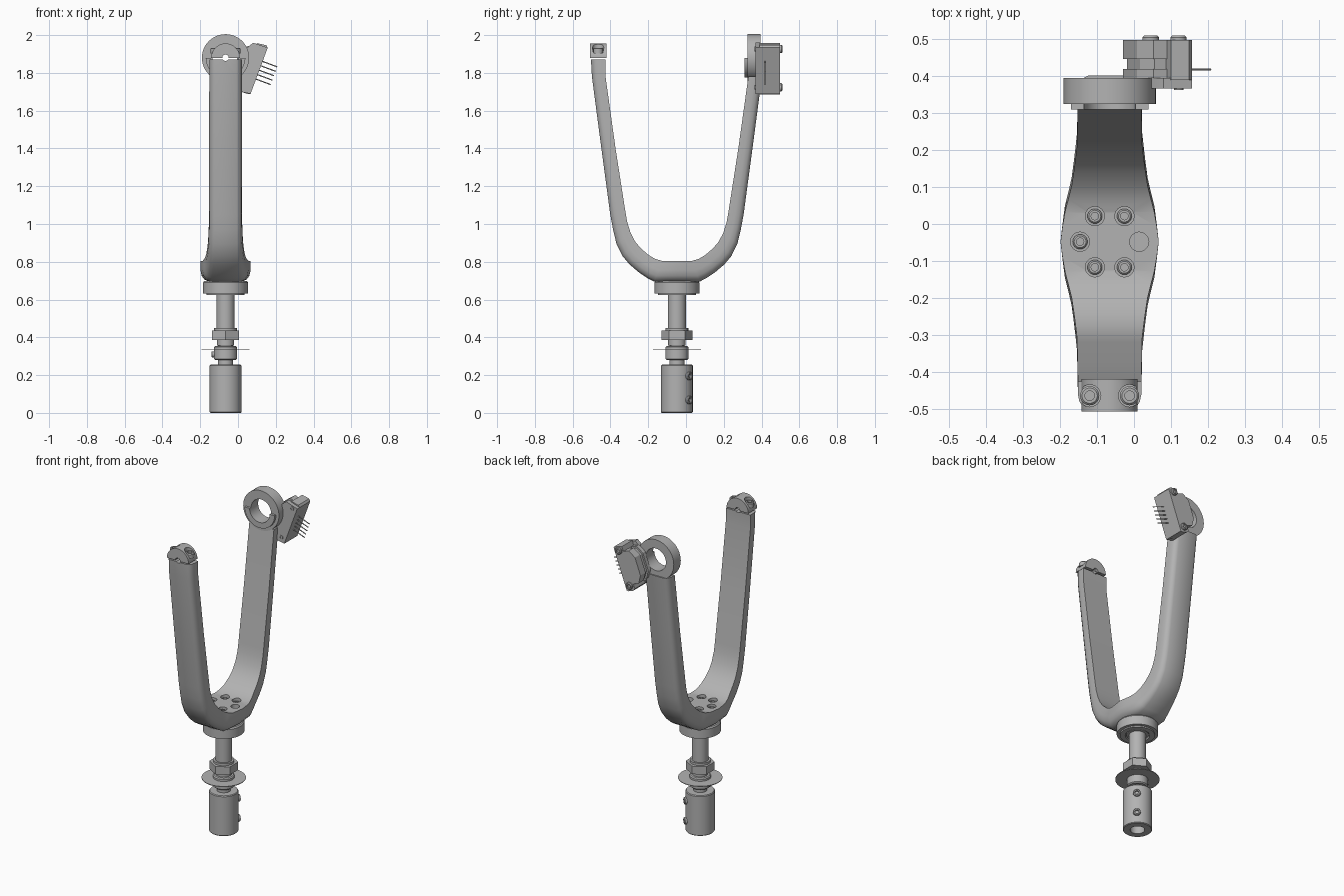
import bpy, bmesh, math
from math import sin, cos, pi, radians
from mathutils import Matrix, Vector

if "Cube" in bpy.data.objects:
    bpy.data.objects.remove(bpy.data.objects["Cube"])

CX, CY = -0.066, -0.048      # vertical axis of the fork
PZ = 1.88                    # height of the pivot axis

metal = bpy.data.materials.new("plain grey metal")
metal.use_nodes = True
grey = (0.45, 0.45, 0.45, 1)
metal.diffuse_color = grey
metal.node_tree.nodes["Principled BSDF"].inputs["Base Color"].default_value = grey


def finish(name, bm, matrix=None):
    if matrix:
        bm.transform(matrix)
    bmesh.ops.remove_doubles(bm, verts=bm.verts, dist=1e-5)
    bmesh.ops.recalc_face_normals(bm, faces=bm.faces)
    mesh = bpy.data.meshes.new(name)
    bm.to_mesh(mesh)
    bm.free()
    mesh.materials.append(metal)
    obj = bpy.data.objects.new(name, mesh)
    bpy.context.collection.objects.link(obj)
    return obj


def place(loc, direction=(0, 0, 1)):
    turn = Vector((0, 0, 1)).rotation_difference(Vector(direction))
    return Matrix.Translation(loc) @ turn.to_matrix().to_4x4()


def lathe(name, profile, loc, direction=(0, 0, 1), sides=48, turn=0):
    """Revolve a closed (radius, height) loop; points on the axis merge."""
    bm = bmesh.new()
    rings = [[bm.verts.new((r * cos(turn + 2 * pi * i / sides), r * sin(turn + 2 * pi * i / sides), h))
              for r, h in profile] for i in range(sides)]
    n = len(profile)
    for i in range(sides):
        a, b = rings[i], rings[(i + 1) % sides]
        for j in range(n):
            k = (j + 1) % n
            if profile[j][0] == 0 and profile[k][0] == 0:
                continue
            if profile[j][0] == 0:
                bm.faces.new((a[j], a[k], b[k]))
            elif profile[k][0] == 0:
                bm.faces.new((a[j], a[k], b[j]))
            else:
                bm.faces.new((a[j], a[k], b[k], b[j]))
    return finish(name, bm, place(loc, direction))


def cylinder(name, r, h, loc, direction=(0, 0, 1), sides=48, turn=0):
    return lathe(name, [(0, 0), (r, 0), (r, h), (0, h)], loc, direction, sides, turn)


def tube(name, r, inner, h, loc, direction=(0, 0, 1)):
    return lathe(name, [(inner, 0), (r, 0), (r, h), (inner, h)], loc, direction)


def screw(name, r, h, loc, direction=(0, 0, 1)):
    s, e = r * 0.5, r * 0.2
    return lathe(name, [(0, 0), (r, 0), (r, h - e), (r - e, h), (s, h), (s, h * 0.4), (0, h * 0.4)],
                 loc, direction, 24)


def prism(name, pts, y0, y1, matrix=None):
    """Extrude an (x, z) outline along y."""
    bm = bmesh.new()
    front = [bm.verts.new((x, y0, z)) for x, z in pts]
    back = [bm.verts.new((x, y1, z)) for x, z in pts]
    bm.faces.new(front)
    bm.faces.new(back)
    for i in range(len(pts)):
        j = (i + 1) % len(pts)
        bm.faces.new((front[i], front[j], back[j], back[i]))
    return finish(name, bm, matrix)


def arc(r, a0, a1, n=24):
    return [(CX + r * cos(radians(a0 + (a1 - a0) * i / n)),
             PZ + r * sin(radians(a0 + (a1 - a0) * i / n))) for i in range(n + 1)]


def cut(obj, cutter):
    mod = obj.modifiers.new("cut", "BOOLEAN")
    mod.operation, mod.solver, mod.object = "DIFFERENCE", "EXACT", cutter
    bpy.context.view_layer.objects.active = obj
    bpy.ops.object.modifier_apply(modifier=mod.name)
    bpy.data.objects.remove(cutter)


# Fork: cross-sections swept from the front arm, under the hub, to the back arm
# Each station: half width, inner (offset, z), outer (offset, z)
stations = [
    (.133, (0, .805), (0, .695)), (.128, (.04, .805), (.05, .695)),
    (.121, (.08, .805), (.12, .695)), (.112, (.115, .815), (.155, .713)),
    (.103, (.15, .836), (.20, .743)), (.097, (.19, .870), (.25, .785)),
    (.093, (.22, .905), (.288, .83)), (.090, (.245, .952), (.32, .895)),
    (.088, (.263, 1.01), (.338, .97)), (.088, (.272, 1.06), (.353, 1.05)),
    (.087, (.325, 1.4), (.40, 1.4)), (.086, (.378, 1.78), (.45, 1.78))]
half = [(1, .0), (1, .45), (.95, .72), (.84, .9), (.66, 1)]
section = half + [(-x, t) for x, t in reversed(half)]
front_top = (.086, (.378, 1.87), (.455, 1.87))
path = [(-1, s) for s in [front_top] + stations[:0:-1]] + [(1, s) for s in stations]
bm = bmesh.new()
loops = []
for side, (w, (di, zi), (do, zo)) in path:
    loops.append([bm.verts.new((CX + x * w, CY + side * (di + (do - di) * t), zi + (zo - zi) * t))
                  for x, t in section])
for a, b in zip(loops, loops[1:]):
    for j in range(len(section)):
        k = (j + 1) % len(section)
        bm.faces.new((a[j], a[k], b[k], b[j]))
bm.faces.new(loops[0])
bm.faces.new(loops[-1])
fork = finish("fork", bm)

# Six counterbored hub screws, one hole left open
for i in range(6):
    x, y = CX + .08 * cos(i * pi / 3), CY + .08 * sin(i * pi / 3)
    cut(fork, cylinder("cutter", .026, .1, (x, y, .78), sides=24))
    if i:
        screw("hub_screw", .02, .02, (x, y, .775))
    else:
        tube("open_hub_hole", .027, .013, .006, (x, y, .776))

# Front bearing block with its split cap
block = prism("front_bearing_seat", arc(.088, 180, 360) + [(CX + .088, PZ - .005), (CX - .088, PZ - .005)],
              -.51, -.425)
cap = prism("front_bearing_cap", arc(.076, 0, 180), -.508, -.42)
for part in (fork, block, cap):
    cut(part, cylinder("cutter", .017, .2, (CX, -.56, PZ), (0, 1, 0), 24))
for s in (-1, 1):
    x = CX + s * .054
    cut(cap, cylinder("cutter", .03, .1, (x, -.465, 1.905), sides=24))
    screw("cap_screw", .026, .03, (x, -.465, 1.903))

# Back ring and its lower raised lip
tube("back_ring", .125, .07, .07, (CX, .325, PZ), (0, 1, 0))
prism("back_ring_lip", arc(.105, 180, 360) + arc(.07, 360, 180), .31, .327)

# Sensor: stacked tilted plates beside the ring (local x outward, z along)
tilt = Matrix.Translation((.083, 0, 1.825)) @ Matrix.Rotation(radians(20.4), 4, "Y")
outline = [(.032, -.133), (.032, .128), (.02, .137), (-.05, .125), (-.07, .10), (-.1, .055),
           (-.1, -.055), (-.035, -.125), (-.015, -.14), (.02, -.14)]
tall = [(.032, -.133), (.032, .128), (.02, .137), (-.03, .13), (-.03, -.13), (-.015, -.14), (.02, -.14)]
step = [(-.02, -.1), (-.02, .1), (-.07, .1), (-.1, .055), (-.1, -.055), (-.07, -.1)]
prism("sensor_bracket", [(.032, -.133), (.032, .128), (-.05, .125), (-.075, .08),
                         (-.075, -.08), (-.015, -.14)], .367, .395, tilt)
prism("sensor_front_plate", step, .395, .42, tilt)
prism("sensor_board", [(x * .9, z * .9) for x, z in step], .42, .447, tilt)
prism("sensor_rear_plate", step, .447, .498, tilt)
prism("sensor_case", tall, .39, .498, tilt)
for z in (-.108, .108):
    p = tilt @ Vector((0, 0, z))
    screw("sensor_screw", .022, .014, (p.x, .496, p.z), (0, 1, 0))
    tube("sensor_screw_tip", .013, .006, .005, (p.x, .363, p.z), (0, 1, 0))
outward = tilt.to_3x3() @ Vector((1, 0, 0))
for i in range(5):
    p = tilt @ Vector((.02, .418, (i - 2) * .025))
    cylinder("sensor_pin", .003, .095, p, outward, 8)

# Flange with a bearing below the hub
lathe("hub_flange", [(0, .65), (.07, .65), (.07, .625), (.1, .625), (.1, .633), (.119, .633),
                     (.119, .69), (.113, .698), (0, .698)], (CX, CY, 0))
tube("bearing_inner_race", .064, .045, .025, (CX, CY, .628))

# Shaft, nut, washer and collar
cylinder("shaft", .048, .25, (CX, CY, .41))
cylinder("shaft_neck", .04, .19, (CX, CY, .235))
nut = lathe("hex_nut", [(0, .385), (.083, .385), (.083, .435), (0, .435)], (CX, CY, 0), sides=6, turn=pi / 2)
cylinder("nut_shoulder", .06, .014, (CX, CY, .435))
cylinder("shaft_spacer", .046, .03, (CX, CY, .357))
cylinder("thin_washer", .127, .004, (CX, CY, .332))
lathe("stop_collar", [(0, .28), (.055, .28), (.061, .286), (.061, .348), (.055, .354), (0, .354)], (CX, CY, 0))
screw("collar_screw", .016, .02, (CX - .055, CY, .31), (-1, 0, 0))

# Bottom coupling sleeve with two set screws
lathe("coupling_sleeve", [(.042, 0), (.08, 0), (.084, .004), (.084, .25), (.08, .255), (0, .255),
                          (0, .16), (.042, .16)], (CX, CY, 0))
out = Vector((cos(radians(48)), sin(radians(48)), 0))
for z in (.068, .195):
    screw("set_screw", .022, .022, Vector((CX, CY, z)) + out * .074, out)

# Smooth the round surfaces, keep the edges crisp
bpy.ops.object.select_all(action="DESELECT")
for obj in bpy.context.collection.objects:
    if obj.type == "MESH" and obj.data.materials and obj.data.materials[0] == metal:
        obj.select_set(True)
        bpy.context.view_layer.objects.active = obj
bpy.ops.object.shade_smooth_by_angle(angle=radians(32))
